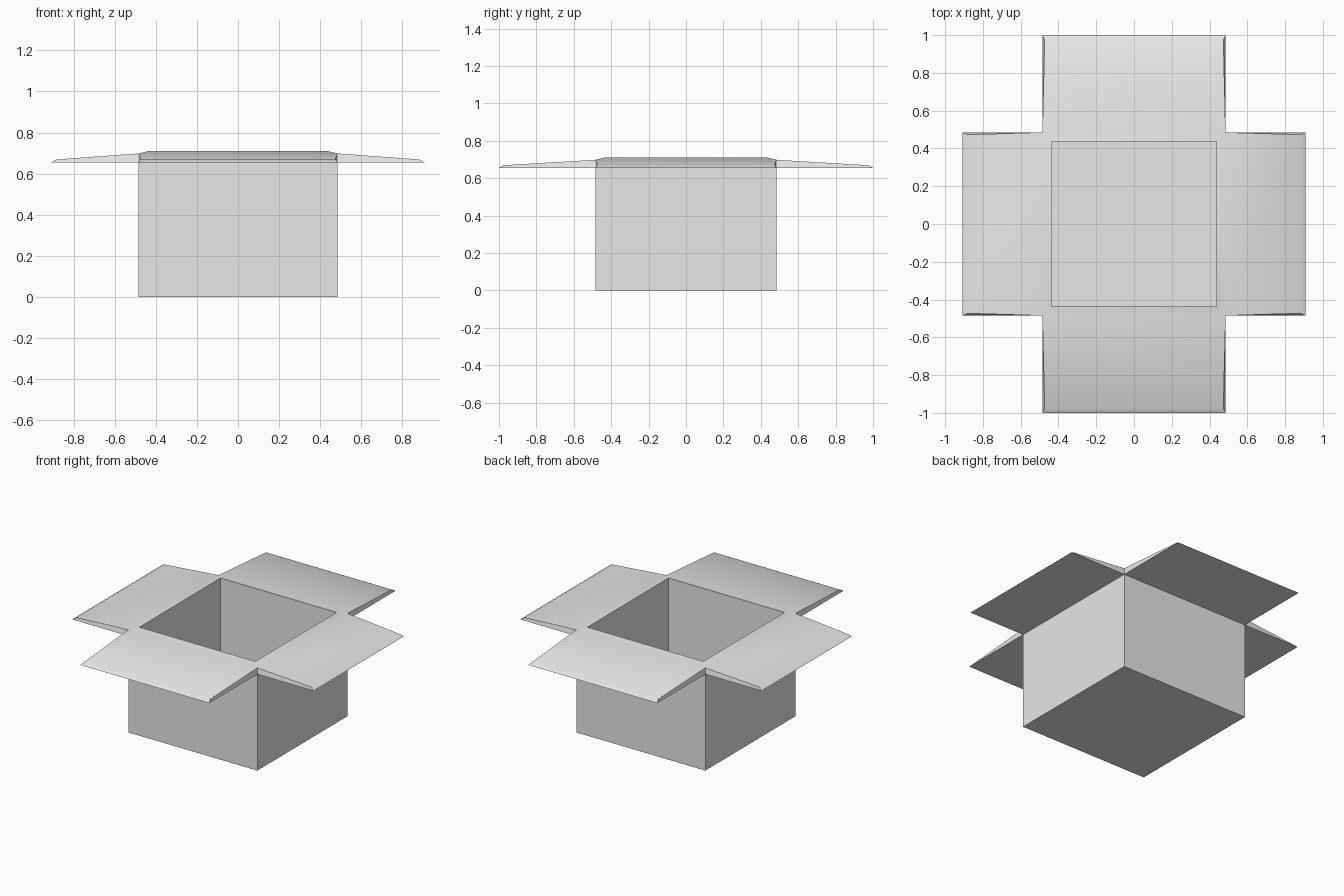
import bpy
import bmesh
from math import radians

cube = bpy.data.objects.get("Cube")
if cube:
    bpy.data.objects.remove(cube)

# Plain grey cardboard
card = bpy.data.materials.new("card_grey")
card.use_nodes = True
grey = (0.8, 0.8, 0.8, 1)
card.diffuse_color = grey
card.node_tree.nodes["Principled BSDF"].inputs["Base Color"].default_value = grey

OUTER = 0.485      # half width of the outside
INNER = 0.436      # half width of the opening
FLAP_Z = 0.655     # underside of the flaps
CORNERS = [(-1, -1), (1, -1), (1, 1), (-1, 1)]
SIDES = [(0, -1), (1, 0), (0, 1), (-1, 0)]

bm = bmesh.new()


def ring(half, z):
    return [bm.verts.new((x * half, y * half, z)) for x, y in CORNERS]


def bridge(low, high):
    for i in range(4):
        j = (i + 1) % 4
        bm.faces.new((low[i], low[j], high[j], high[i]))


# Hollow body: outside, rim, inside and floor
base = ring(OUTER, 0)
hinge = ring(OUTER, FLAP_Z)
fold = ring(OUTER, 0.698)
rim = ring(INNER, 0.71)
floor = ring(INNER, 0.05)
bridge(base, hinge)
bridge(fold, rim)
bridge(rim, floor)
bm.faces.new(base[::-1])
bm.faces.new(floor)

# Four flaps folded outward, thinning towards a bevelled tip
for i, (dx, dy) in enumerate(SIDES):
    j = (i + 1) % 4
    reach = 1.0 if dy else 0.908

    def tip(side, out, half, z):
        return bm.verts.new((dx * out - dy * side * half,
                             dy * out + dx * side * half, z))

    low_a, low_b = [tip(s, reach, OUTER, FLAP_Z) for s in (-1, 1)]
    top_a, top_b = [tip(s, reach - 0.025, 0.473, 0.669) for s in (-1, 1)]
    bm.faces.new((fold[i], top_a, top_b, fold[j]))
    bm.faces.new((hinge[i], hinge[j], low_b, low_a))
    bm.faces.new((low_a, low_b, top_b, top_a))
    bm.faces.new((hinge[i], low_a, top_a, fold[i]))
    bm.faces.new((hinge[j], fold[j], top_b, low_b))

bmesh.ops.recalc_face_normals(bm, faces=bm.faces)
mesh = bpy.data.meshes.new("open_box")
bm.to_mesh(mesh)
bm.free()
mesh.materials.append(card)
box = bpy.data.objects.new("open_box", mesh)
bpy.context.collection.objects.link(box)

# Soft folds, crisp corners
bpy.ops.object.select_all(action="DESELECT")
box.select_set(True)
bpy.context.view_layer.objects.active = box
bpy.ops.object.shade_smooth_by_angle(angle=radians(30))
